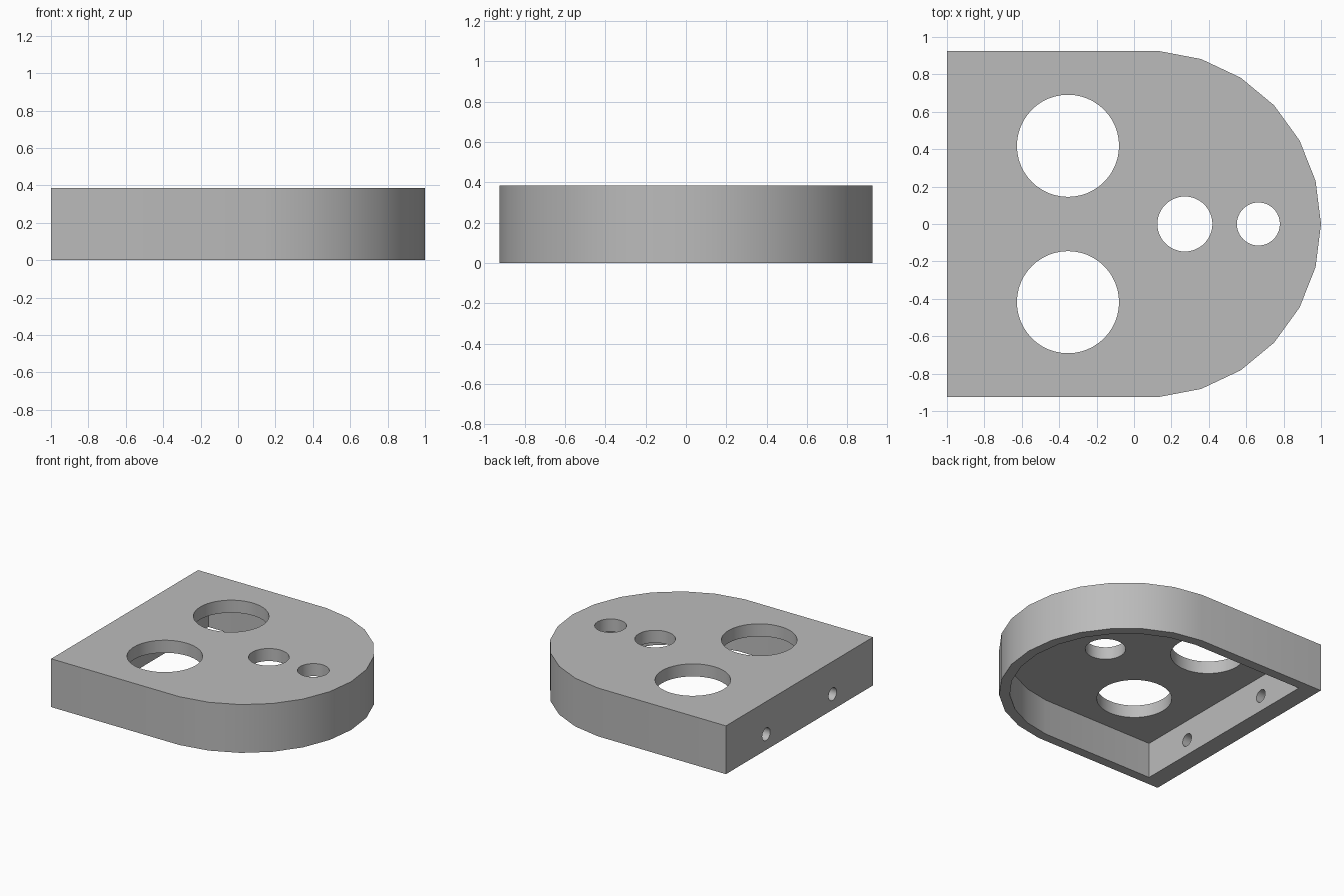
import bpy
import bmesh
from math import cos, sin, radians
from mathutils import Matrix

if "Cube" in bpy.data.objects:
    bpy.data.objects.remove(bpy.data.objects["Cube"], do_unlink=True)

HEIGHT = 0.385
PLATE = 0.1
ARC_X = 0.073
ARC_R = 0.927
WALL = 0.077
BACK_WALL = 0.145
HOLE_Y = 0.418

grey = bpy.data.materials.new("plain grey")
grey.use_nodes = True
colour = (0.5, 0.5, 0.5, 1)
grey.diffuse_color = colour
grey.node_tree.nodes["Principled BSDF"].inputs["Base Color"].default_value = colour


def finish(bm, name):
    bmesh.ops.recalc_face_normals(bm, faces=bm.faces)
    mesh = bpy.data.meshes.new(name)
    bm.to_mesh(mesh)
    bm.free()
    mesh.materials.append(grey)
    obj = bpy.data.objects.new(name, mesh)
    bpy.context.collection.objects.link(obj)
    return obj


def d_block(name, back_x, radius, z0, z1):
    """Square-backed block with a rounded nose made of 14.4 degree facets."""
    angles = [radians(14.4 * i) for i in range(-6, 7)]
    arc = [(ARC_X + radius * cos(a), radius * sin(a)) for a in angles]
    outline = [(back_x, arc[0][1])] + arc + [(back_x, arc[-1][1])]
    bm = bmesh.new()
    face = bm.faces.new([bm.verts.new((x, y, z0)) for x, y in outline])
    side = bmesh.ops.extrude_face_region(bm, geom=[face])["geom"]
    verts = [v for v in side if isinstance(v, bmesh.types.BMVert)]
    bmesh.ops.translate(bm, verts=verts, vec=(0, 0, z1 - z0))
    return finish(bm, name)


def drill(name, place, radius, depth, axis="Z"):
    turn = Matrix.Rotation(radians(90), 4, "Y") if axis == "X" else Matrix()
    bm = bmesh.new()
    bmesh.ops.create_cone(bm, cap_ends=True, segments=48, radius1=radius,
                          radius2=radius, depth=depth,
                          matrix=Matrix.Translation(place) @ turn)
    return finish(bm, name)


# Outer body and the pocket open at the bottom
body = d_block("cover_plate", -1, ARC_R, 0, HEIGHT)
cutters = [d_block("pocket", -1 + BACK_WALL, ARC_R - WALL, -0.1, HEIGHT - PLATE)]

# Two large holes with a screw hole behind each
for side in (-1, 1):
    y = side * HOLE_Y
    cutters.append(drill("large_hole", (-0.353, y, HEIGHT), 0.273, 0.4))
    cutters.append(drill("screw_hole", (-0.93, y, 0.125), 0.05, 0.4, "X"))

# Two small holes on the centre line
for x, radius in ((0.272, 0.147), (0.665, 0.115)):
    cutters.append(drill("small_hole", (x, 0, HEIGHT), radius, 0.4))

# Cut everything, then discard the cutters
bpy.ops.object.select_all(action="DESELECT")
bpy.context.view_layer.objects.active = body
body.select_set(True)
for cutter in cutters:
    mod = body.modifiers.new("cut", "BOOLEAN")
    mod.operation = "DIFFERENCE"
    mod.solver = "EXACT"
    mod.object = cutter
    bpy.ops.object.modifier_apply(modifier=mod.name)
    bpy.data.objects.remove(cutter, do_unlink=True)

bpy.ops.object.shade_smooth_by_angle(angle=radians(30))
